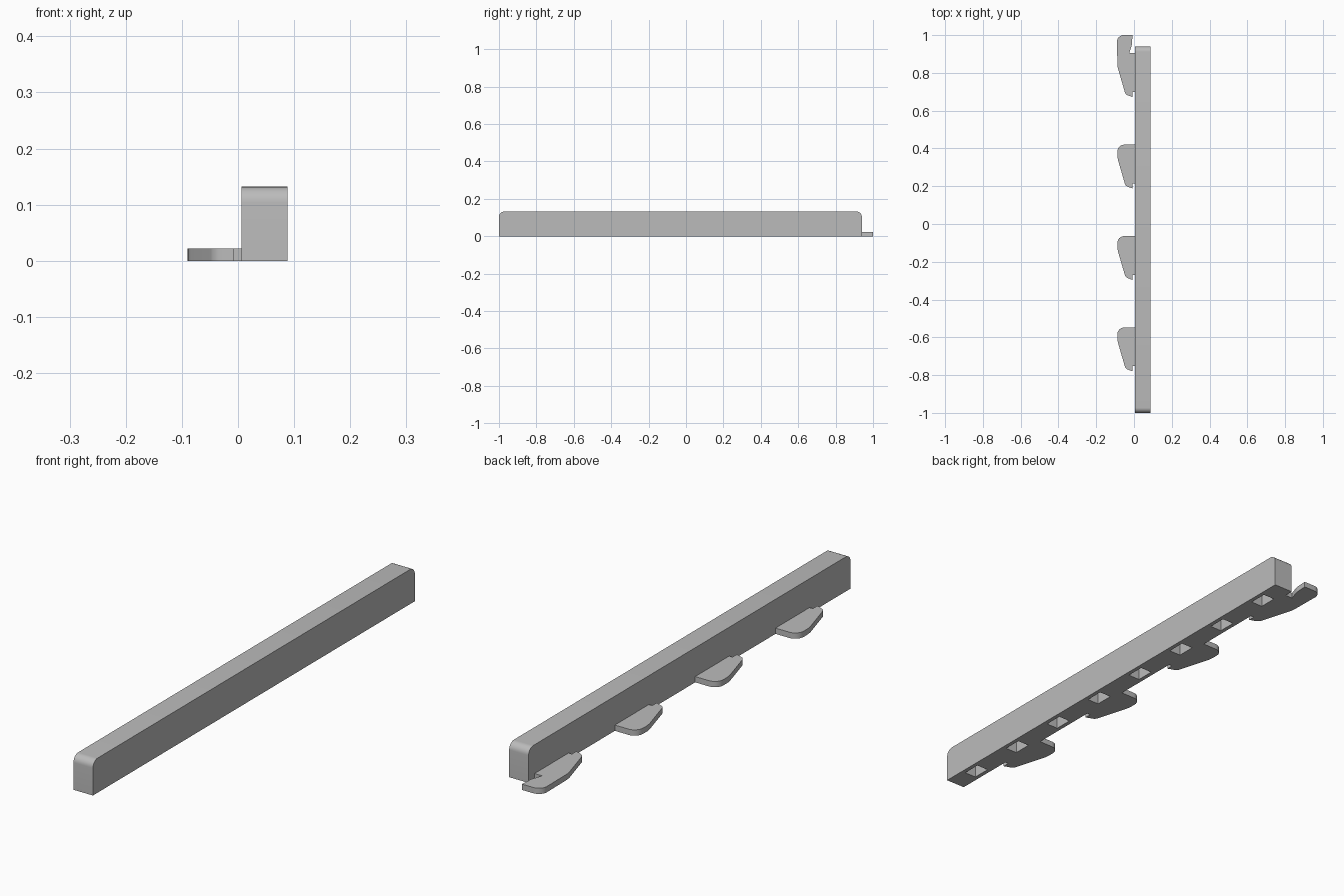
import bpy, bmesh, math
from mathutils import Vector

cube = bpy.data.objects.get("Cube")
if cube:
    bpy.data.objects.remove(cube, do_unlink=True)

GREY = (0.5, 0.5, 0.5, 1)
mat = bpy.data.materials.new("plain grey")
mat.use_nodes = True
mat.diffuse_color = GREY
mat.node_tree.nodes["Principled BSDF"].inputs["Base Color"].default_value = GREY


def fillet(corners, steps=8):
    """Round each (a, b, radius) corner of a closed outline."""
    out = []
    for i, (a, b, r) in enumerate(corners):
        p = Vector((a, b))
        if r == 0:
            out.append(p)
            continue
        u = (Vector(corners[i - 1][:2]) - p).normalized()
        v = (Vector(corners[(i + 1) % len(corners)][:2]) - p).normalized()
        half = u.angle(v) / 2
        centre = p + (u + v).normalized() * (r / math.sin(half))
        start = p + u * (r / math.tan(half)) - centre
        end = p + v * (r / math.tan(half)) - centre
        sweep = start.angle_signed(end)
        for k in range(steps + 1):
            t = -sweep * k / steps
            c, s = math.cos(t), math.sin(t)
            out.append(centre + Vector((start.x * c - start.y * s,
                                        start.x * s + start.y * c)))
    return out


def prism(bm, outline, place, shift):
    """Extrude a flat outline into a solid."""
    face = bm.faces.new([bm.verts.new(place(p)) for p in outline])
    ext = bmesh.ops.extrude_face_region(bm, geom=[face])
    verts = [g for g in ext["geom"] if isinstance(g, bmesh.types.BMVert)]
    bmesh.ops.translate(bm, verts=verts, vec=shift)
    bmesh.ops.recalc_face_normals(bm, faces=bm.faces)


def make_object(name, bm):
    mesh = bpy.data.meshes.new(name)
    bm.to_mesh(mesh)
    bm.free()
    mesh.materials.append(mat)
    obj = bpy.data.objects.new(name, mesh)
    bpy.context.collection.objects.link(obj)
    return obj


def smooth(obj):
    bpy.ops.object.select_all(action="DESELECT")
    obj.select_set(True)
    bpy.context.view_layer.objects.active = obj
    bpy.ops.object.shade_smooth_by_angle(angle=math.radians(30))


# Long bar with rounded upper ends
INNER, OUTER, HEIGHT = 0.006, 0.088, 0.132
FRONT, BACK = -1.0, 0.94
bm = bmesh.new()
side = fillet([(FRONT, 0, 0), (BACK, 0, 0), (BACK, HEIGHT, 0.028), (FRONT, HEIGHT, 0.028)])
prism(bm, side, lambda p: (INNER, p.x, p.y), (OUTER - INNER, 0, 0))
bar = make_object("bar", bm)

# Row of square pockets cut into the underside
PITCH = 0.484
bm = bmesh.new()
for i in range(8):
    y = -0.876 + i * PITCH / 2
    box = bmesh.ops.create_cube(bm, size=1)["verts"]
    bmesh.ops.scale(bm, verts=box, vec=(0.05, 0.072, 0.16))
    bmesh.ops.translate(bm, verts=box, vec=(0.047, y, 0))
cutter = make_object("pocket_cutter", bm)
cutter.hide_render = True
cut = bar.modifiers.new("pockets", "BOOLEAN")
cut.operation = "DIFFERENCE"
cut.solver = "EXACT"
cut.object = cutter
bpy.ops.object.select_all(action="DESELECT")
bpy.context.view_layer.objects.active = bar
bar.select_set(True)
bpy.ops.object.modifier_apply(modifier=cut.name)
bpy.data.objects.remove(cutter, do_unlink=True)
smooth(bar)

# Side tabs; each outline is measured from the tab's back edge
tail = [(-0.088, -0.07, 0.12), (-0.045, -0.218, 0.025), (-0.008, -0.232, 0),
        (-0.008, -0.205, 0), (INNER, -0.205, 0)]
plain = [(INNER, 0, 0), (-0.088, 0, 0.036)] + tail
hooked = [(INNER, 0, 0), (-0.026, 0, 0), (-0.011, 0.045, 0.04), (-0.008, 0.096, 0),
          (-0.09, 0.096, 0.034)] + tail

for i, name in enumerate(["front_tab", "front_middle_tab", "back_middle_tab", "back_hook_tab"]):
    shape = hooked if i == 3 else plain
    y = -0.548 + i * PITCH
    bm = bmesh.new()
    prism(bm, fillet(shape), lambda p: (p.x, p.y + y, 0), (0, 0, 0.022))
    smooth(make_object(name, bm))
